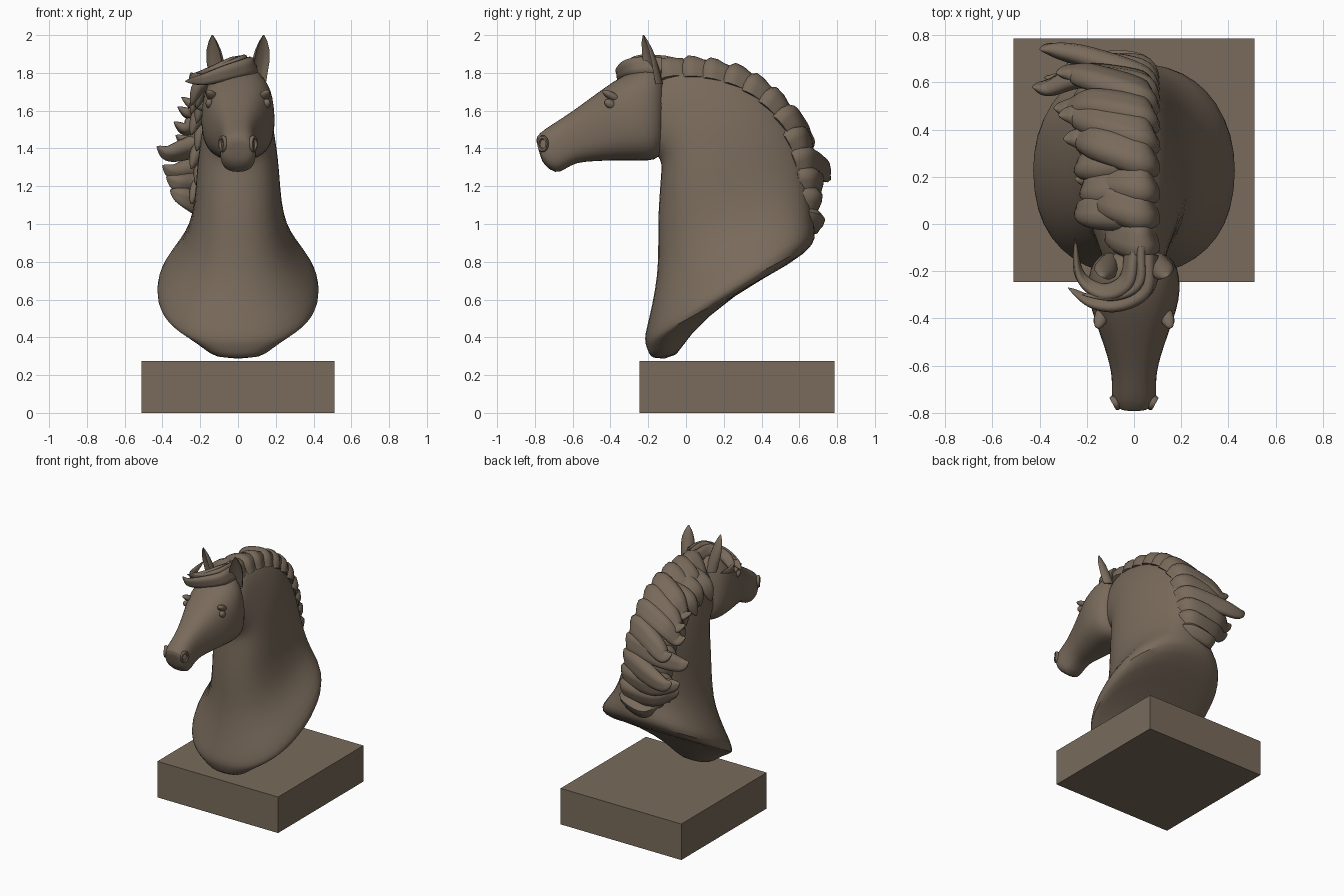
import bpy, bmesh, math
from mathutils import Vector as V

if "Cube" in bpy.data.objects:
    bpy.data.objects.remove(bpy.data.objects["Cube"])

brown = bpy.data.materials.new("bronze brown")
brown.diffuse_color = (0.19, 0.145, 0.105, 1)
brown.use_nodes = True
brown.node_tree.nodes["Principled BSDF"].inputs["Base Color"].default_value = brown.diffuse_color

def finish(name, bm, subdiv=0, angle=60):
    bmesh.ops.recalc_face_normals(bm, faces=bm.faces)
    me = bpy.data.meshes.new(name)
    bm.to_mesh(me)
    bm.free()
    ob = bpy.data.objects.new(name, me)
    bpy.context.collection.objects.link(ob)
    me.materials.append(brown)
    bpy.context.view_layer.objects.active = ob
    ob.select_set(True)
    bpy.ops.object.shade_smooth_by_angle(angle=math.radians(angle))
    ob.select_set(False)
    if subdiv:
        m = ob.modifiers.new("smooth", 'SUBSURF')
        m.levels = m.render_levels = subdiv
    return ob

def skin(bm, rings):
    rows = [[bm.verts.new(p) for p in r] for r in rings]
    n = len(rows[0])
    for a, b in zip(rows, rows[1:]):
        for i in range(n):
            bm.faces.new((a[i], a[(i + 1) % n], b[(i + 1) % n], b[i]))
    bm.faces.new(rows[0][::-1])
    bm.faces.new(rows[-1])

def ring(f, b, w, p=0.85, taper=0.0, n=20):
    """Mirror-symmetric section from point f to point b (y, z), half width w."""
    pts = []
    for i in range(n):
        a = 2 * math.pi * i / n
        c, s = math.cos(a), math.sin(a)
        c = math.copysign(abs(c) ** p, c)
        s = math.copysign(abs(s) ** p, s)
        t = (c + 1) / 2
        pts.append(V((w * s * (1 - taper * c), f[0] + (b[0] - f[0]) * t, f[1] + (b[1] - f[1]) * t)))
    return pts

def spline(pts, n):
    pts = [V(p) for p in pts]
    q = [2 * pts[0] - pts[1]] + pts + [2 * pts[-1] - pts[-2]]
    out = []
    for k in range(len(pts) - 1):
        a, b, c, d = q[k:k + 4]
        for i in range(n):
            t = i / n
            out.append(0.5 * (2 * b + (c - a) * t + (2 * a - 5 * b + 4 * c - d) * t * t
                              + (3 * b - a - 3 * c + d) * t ** 3))
    return out + [pts[-1]]

def lock(bm, pts, across, width, thick, power=0.7):
    """Tapering flattened strand of hair with a ridge along it."""
    path = spline(pts, 6)
    rings = []
    for i, p in enumerate(path):
        t = (path[min(i + 1, len(path) - 1)] - path[max(i - 1, 0)]).normalized()
        side = (V(across) - t * t.dot(V(across))).normalized()
        nor = t.cross(side)
        u = i / (len(path) - 1)
        k = max(0.03, (1 - u ** 2.2) ** power)
        rings.append([p + side * width * k * math.cos(a) +
                      nor * thick * k * math.sin(a) * (1 + 0.25 * math.cos(3 * a))
                      for a in [math.pi * j / 6 for j in range(12)]])
    skin(bm, rings)

# Plinth
bm = bmesh.new()
bmesh.ops.create_cube(bm, size=1)
for v in bm.verts:
    v.co = V((v.co.x * 1.02, 0.27 + v.co.y * 1.03, 0.1375 + v.co.z * 0.275))
finish("plinth", bm, angle=30)

# Neck and chest: foot, hollow underside, rim, then up to the poll
neck = [((-.18, .285), (-.05, .285), .12, 0), ((-.20, .32), (.0, .40), .20, 0),
        ((-.213, .35), (.25, .63), .34, 0), ((-.222, .37), (.58, .80), .425, 0),
        ((-.224, .41), (.69, .90), .44, 0), ((-.20, .50), (.69, .96), .415, 0),
        ((-.168, .65), (.68, 1.03), .335, .02), ((-.15, .80), (.67, 1.13), .265, .1),
        ((-.155, 1.0), (.645, 1.3), .225, .2), ((-.145, 1.15), (.60, 1.47), .215, .25),
        ((-.137, 1.25), (.50, 1.64), .20, .25), ((-.13, 1.32), (.36, 1.76), .185, .25),
        ((-.15, 1.36), (.18, 1.83), .165, .2), ((-.20, 1.40), (.0, 1.855), .14, .1),
        ((-.28, 1.45), (-.15, 1.83), .11, 0)]
bm = bmesh.new()
skin(bm, [ring(f, b, w, .9, t) for f, b, w, t in neck])
finish("neck_and_chest", bm, 1)

# Head: muzzle to jaw
head = [((-.77, 1.35), (-.79, 1.43), .045), ((-.75, 1.31), (-.797, 1.462), .082),
        ((-.69, 1.262), (-.75, 1.502), .098), ((-.64, 1.29), (-.69, 1.54), .093),
        ((-.58, 1.325), (-.62, 1.585), .102), ((-.5, 1.33), (-.53, 1.65), .128),
        ((-.4, 1.335), (-.43, 1.725), .165), ((-.3, 1.335), (-.34, 1.785), .195),
        ((-.2, 1.33), (-.26, 1.825), .198), ((-.135, 1.345), (-.18, 1.85), .175),
        ((-.115, 1.43), (-.10, 1.80), .11)]
bm = bmesh.new()
skin(bm, [ring(f, b, w, .78, .04) for f, b, w in head])
finish("head", bm, 1)

# Paired parts of the face
def ellipsoid(bm, loc, size, tilt=0, turn=0):
    from mathutils import Matrix as M
    m = (M.Translation(loc) @ M.Rotation(turn, 4, 'Z') @ M.Rotation(tilt, 4, 'X')
         @ M.Diagonal((*size, 1)))
    bmesh.ops.create_uvsphere(bm, u_segments=16, v_segments=10, radius=1, matrix=m)

for s, tag in ((1, "left"), (-1, "right")):
    bm = bmesh.new()
    ellipsoid(bm, (s * .148, -.40, 1.635), (.022, .036, .024), -.5, s * .35)
    finish("eye_" + tag, bm)
    bm = bmesh.new()
    ellipsoid(bm, (s * .135, -.385, 1.672), (.03, .07, .022), -.5, s * .35)
    finish("brow_" + tag, bm)
    # Nostril rim
    bm = bmesh.new()
    rows = []
    for i in range(16):
        a = 2 * math.pi * i / 16
        rad = V((s * .012 * math.cos(a), .022 * math.cos(a), .034 * math.sin(a)))
        rows.append([bm.verts.new(V((s * .08, -.757, 1.425)) + rad * (1 + .35 * math.cos(b))
                     + V((s * .012, -.006, 0)) * math.sin(b))
                     for b in [math.pi * j / 3 for j in range(6)]])
    for i in range(16):
        for j in range(6):
            bm.faces.new((rows[i][j], rows[(i + 1) % 16][j],
                          rows[(i + 1) % 16][(j + 1) % 6], rows[i][(j + 1) % 6]))
    finish("nostril_" + tag, bm)
    # Ear: cupped leaf, hollow facing forward and outward
    bm = bmesh.new()
    rings = []
    for z, y, x, w, d in ((1.74, -.17, .11, .04, .05), (1.80, -.185, .115, .046, .05),
                          (1.86, -.198, .122, .05, .043), (1.92, -.21, .13, .042, .033),
                          (1.965, -.22, .134, .025, .02), (2.0, -.226, .136, .004, .004)):
        r = []
        for j in range(16):
            a = 2 * math.pi * j / 16
            dx, dy = w * math.cos(a), d * math.sin(a)
            if dy < 0:
                dy *= -.45 if abs(dx) < w * .75 else .5
            q = .5
            r.append(V((s * (x + dx * math.cos(q) - dy * math.sin(q)),
                        y + dx * math.sin(q) + dy * math.cos(q), z)))
        rings.append(r)
    skin(bm, rings)
    finish("ear_" + tag, bm)

# Mane: overlapping locks swept from the crest over to one side
locks = [(-.08, 1.835, -.15, .0, 1.68), (.05, 1.835, -.22, .13, 1.72), (.16, 1.82, -.25, .19, 1.66),
         (.28, 1.785, -.30, .36, 1.67), (.38, 1.73, -.32, .46, 1.62), (.47, 1.655, -.34, .49, 1.54),
         (.55, 1.56, -.33, .64, 1.47), (.595, 1.45, -.43, .58, 1.41), (.63, 1.34, -.40, .74, 1.31),
         (.65, 1.23, -.38, .62, 1.25), (.66, 1.12, -.36, .60, 1.18), (.66, 1.03, -.24, .60, 1.06)]
bm = bmesh.new()
for k, (y, z, tx, ty, tz) in enumerate(locks):
    n = V((0, y - .05, z - 1.15)).normalized()
    along = V((0, n.z, -n.y))
    root, tip = V((0, y, z)), V((tx, ty, tz))
    mid = root.lerp(tip, .5) + n * (.05 if k % 2 else .03) + V((0, 0, -.04))
    lock(bm, [root + V((.06, 0, 0)) - n * .07, root + V((.02, 0, 0)) + n * .005,
              mid, tip - V((-.07, 0, .035)), tip], along, .085 if k < 11 else .06, .05)
# lower layer lying on the neck
for k, (y, z, tx, ty, tz) in enumerate(locks[1:11]):
    n = V((0, y - .05, z - 1.15)).normalized()
    root = V((-.03, y, z)) - n * .03
    end = V((-.25 + .03 * (k % 2), y - n.y * .15, z - .11 - n.z * .10))
    lock(bm, [root, root.lerp(end, .5) + V((-.05, 0, .03)), end],
         V((0, n.z, -n.y)), .08, .045)
finish("mane", bm)

# Forelock swept across the forehead
bm = bmesh.new()
lock(bm, [(.06, -.13, 1.83), (.05, -.27, 1.83), (-.06, -.335, 1.80), (-.18, -.33, 1.765), (-.28, -.27, 1.755)],
     (0, -.5, .8), .055, .04)
lock(bm, [(.0, -.12, 1.83), (-.03, -.25, 1.84), (-.13, -.29, 1.80), (-.23, -.22, 1.77), (-.25, -.06, 1.80)],
     (0, -.5, .8), .05, .035)
lock(bm, [(.03, -.1, 1.84), (.02, -.24, 1.85), (-.08, -.30, 1.82), (-.22, -.30, 1.80)],
     (0, -.5, .8), .05, .03)
finish("forelock", bm)
